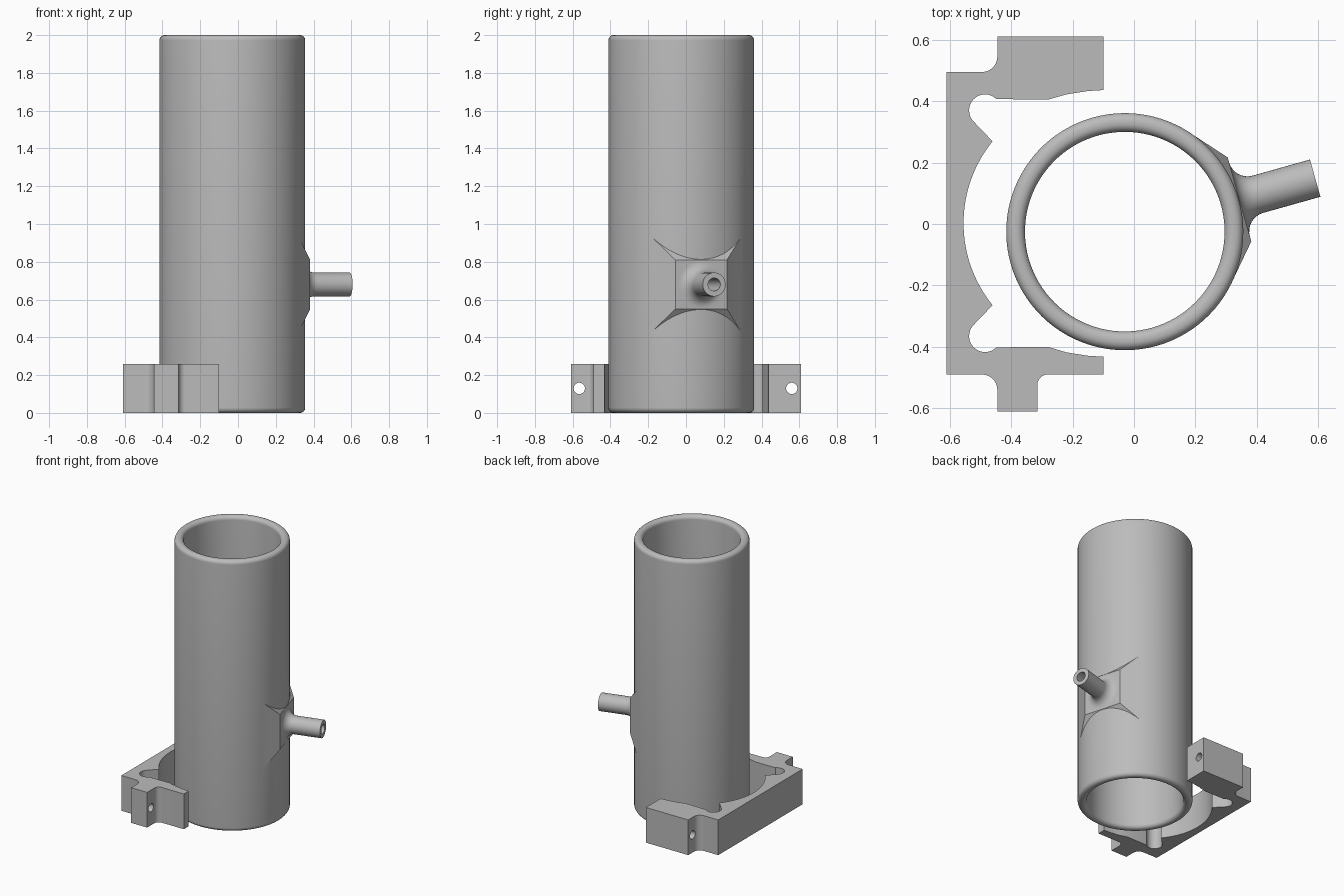
import bpy, bmesh, math
from mathutils import Matrix, Vector

cube = bpy.data.objects.get("Cube")
if cube:
    bpy.data.objects.remove(cube, do_unlink=True)

grey = bpy.data.materials.new("mid_grey")
grey.use_nodes = True
grey.diffuse_color = (0.5, 0.5, 0.5, 1)
grey.node_tree.nodes["Principled BSDF"].inputs["Base Color"].default_value = (0.5, 0.5, 0.5, 1)


def make(name, bm):
    bmesh.ops.recalc_face_normals(bm, faces=bm.faces[:])
    mesh = bpy.data.meshes.new(name)
    bm.to_mesh(mesh)
    bm.free()
    mesh.materials.append(grey)
    ob = bpy.data.objects.new(name, mesh)
    bpy.context.collection.objects.link(ob)
    return ob


def lathe(name, profile, steps, closed=True):
    """Spin (radius, z) points around z; an open profile is capped."""
    bm = bmesh.new()
    rings = [[bm.verts.new((r * math.cos(math.tau * i / steps),
                            r * math.sin(math.tau * i / steps), z))
              for i in range(steps)] for r, z in profile]
    pairs = list(zip(rings, rings[1:]))
    if closed:
        pairs.append((rings[-1], rings[0]))
    else:
        bm.faces.new(rings[0])
        bm.faces.new(rings[-1])
    for a, b in pairs:
        for i in range(steps):
            j = (i + 1) % steps
            bm.faces.new((a[i], a[j], b[j], b[i]))
    return make(name, bm)


def arc(cx, cy, r, start, end, n=8):
    return [(cx + r * math.cos(math.radians(start + (end - start) * i / n)),
             cy + r * math.sin(math.radians(start + (end - start) * i / n)))
            for i in range(n + 1)]


def combine(target, tool, operation):
    mod = target.modifiers.new(operation.lower(), 'BOOLEAN')
    mod.operation, mod.object, mod.solver = operation, tool, 'EXACT'
    bpy.context.view_layer.objects.active = target
    bpy.ops.object.modifier_apply(modifier=mod.name)
    bpy.data.objects.remove(tool, do_unlink=True)


def smooth(ob, degrees):
    bpy.ops.object.select_all(action='DESELECT')
    ob.select_set(True)
    bpy.context.view_layer.objects.active = ob
    bpy.ops.object.shade_smooth_by_angle(angle=math.radians(degrees))


# Tube with rounded rims
OUT, BORE, RIM, HEIGHT = 0.386, 0.325, 0.028, 2.0
profile = (arc(OUT - RIM, RIM, RIM, -90, 0) + arc(OUT - RIM, HEIGHT - RIM, RIM, 0, 90)
           + arc(BORE + RIM, HEIGHT - RIM, RIM, 90, 180) + arc(BORE + RIM, RIM, RIM, 180, 270))
tube = lathe("tube", profile, 96)

# Tapered flat pad on the tube wall, along local +x
PORT_Z = 0.68
bm = bmesh.new()
for u, v, w in ((0.388, 0.142, 0.13), (0.291, 0.253, 0.26)):
    for sy in (-1, 1):
        for sz in (-1, 1):
            bm.verts.new((u, sy * v, PORT_Z + sz * w))
bmesh.ops.convex_hull(bm, input=bm.verts[:])
pad = make("port_pad", bm)
combine(pad, lathe("pad_cutter", [(0.35, 0), (0.35, HEIGHT)], 96, False), 'DIFFERENCE')
combine(tube, pad, 'UNION')

# Side port with a flared root and a drilled hole
along_x = Matrix.Translation((0, 0, PORT_Z)) @ Matrix.Rotation(math.pi / 2, 4, 'Y')
flare = arc(0.125, 0.45, 0.062, 270, 180)
port = lathe("side_port", [(0.125, 0.36)] + flare + [(0.063, 0.644)], 40, False)
port.data.transform(along_x)
combine(tube, port, 'UNION')
drill = lathe("port_drill", [(0.034, 0.2), (0.034, 0.8)], 32, False)
drill.data.transform(along_x)
combine(tube, drill, 'DIFFERENCE')
tube.data.transform(Matrix.Translation((-0.03, -0.025, 0)) @ Matrix.Rotation(math.radians(15.7), 4, 'Z'))
smooth(tube, 30)

# Clamp bracket: extruded outline
outline = [(-0.61, -0.49)]
outline += arc(-0.495, -0.54, 0.05, 90, 0)
outline += [(-0.445, -0.61), (-0.315, -0.61)]
outline += arc(-0.28, -0.525, 0.035, 180, 90)
outline += [(-0.1, -0.49), (-0.1, -0.432), (-0.15, -0.429), (-0.22, -0.418), (-0.28, -0.4)]
outline += arc(-0.485, -0.365, 0.052, -45, -225, 16)
outline += arc(-0.131, 0.0025, 0.424, 219, 141, 32)
outline += arc(-0.485, 0.37, 0.052, 225, 45, 16)
outline += [(-0.28, 0.405), (-0.22, 0.422), (-0.15, 0.433), (-0.1, 0.436), (-0.1, 0.61), (-0.445, 0.61)]
outline += arc(-0.495, 0.545, 0.05, 0, -90)
outline += [(-0.61, 0.495)]
bm = bmesh.new()
face = bm.faces.new([bm.verts.new((x, y, 0)) for x, y in outline])
top = bmesh.ops.extrude_face_region(bm, geom=[face])["geom"]
bmesh.ops.translate(bm, vec=(0, 0, 0.26), verts=[g for g in top if isinstance(g, bmesh.types.BMVert)])
bracket = make("clamp_bracket", bm)

# Bolt holes through the two ears
for y in (-0.565, 0.56):
    bolt = lathe("bolt_cutter", [(0.03, -0.55), (0.03, 0)], 32, False)
    bolt.data.transform(Matrix.Translation((0, y, 0.13)) @ Matrix.Rotation(math.pi / 2, 4, 'Y'))
    combine(bracket, bolt, 'DIFFERENCE')
smooth(bracket, 30)
